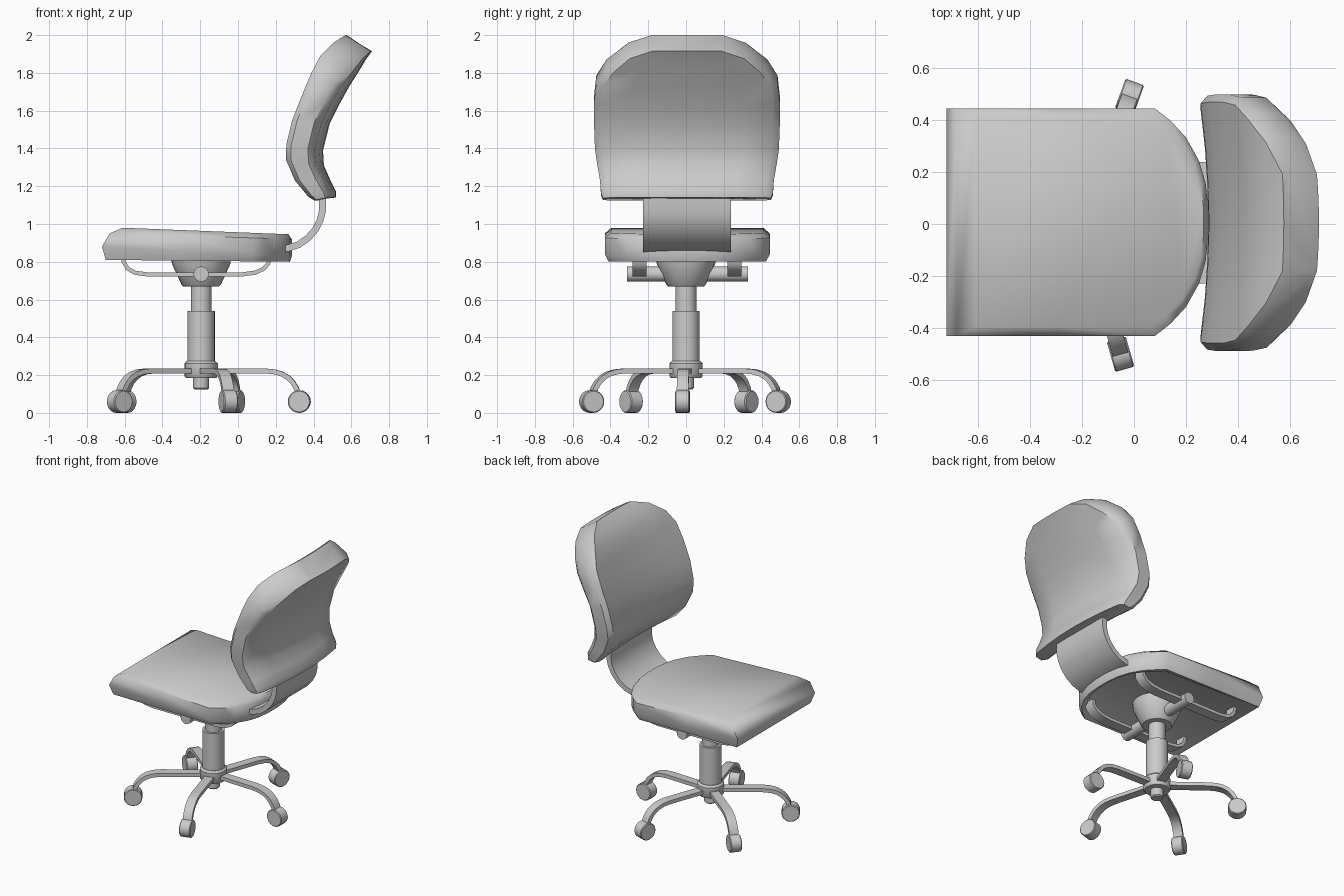
import bpy, bmesh, math
from mathutils import Vector, Matrix

if "Cube" in bpy.data.objects:
    bpy.data.objects.remove(bpy.data.objects["Cube"])

CX = -0.195  # column axis


def loft(name, rings, mat=Matrix.Identity(4), angle=40):
    """Skin closed rings of points and cap both ends."""
    bm = bmesh.new()
    loops = [[bm.verts.new(mat @ Vector(p)) for p in r] for r in rings]
    n = len(loops[0])
    for a, b in zip(loops, loops[1:]):
        for i in range(n):
            j = (i + 1) % n
            bm.faces.new((a[i], a[j], b[j], b[i]))
    bm.faces.new(loops[0])
    bm.faces.new(loops[-1])
    bmesh.ops.recalc_face_normals(bm, faces=bm.faces)
    me = bpy.data.meshes.new(name)
    bm.to_mesh(me)
    bm.free()
    ob = bpy.data.objects.new(name, me)
    bpy.context.collection.objects.link(ob)
    bpy.ops.object.select_all(action='DESELECT')
    ob.select_set(True)
    bpy.context.view_layer.objects.active = ob
    bpy.ops.object.shade_smooth_by_angle(angle=math.radians(angle))
    return ob


def turned(name, profile, mat, sides=24):
    """Round part from (radius, height) pairs."""
    loft(name, [[(r * math.cos(2 * math.pi * i / sides), r * math.sin(2 * math.pi * i / sides), h)
                 for i in range(sides)] for r, h in profile], mat)


def strip(name, path, width, thick, mat=Matrix.Identity(4)):
    """Flat bar following an x/z path, centred on y."""
    pts = [Vector(p) for p in path]
    rings = []
    for i, p in enumerate(pts):
        d = (pts[min(i + 1, len(pts) - 1)] - pts[max(i - 1, 0)]).normalized()
        n = Vector((-d.y, d.x)) * thick / 2
        a, b, w = p + n, p - n, width / 2
        rings.append([(a.x, -w, a.y), (a.x, w, a.y), (b.x, w, b.y), (b.x, -w, b.y)])
    loft(name, rings, mat)


# seat: stacked outlines, rounded at the rear (inset, front x, front z, rear z)
half = [(-0.30, 0.437), (0.08, 0.437), (0.14, 0.39), (0.20, 0.325), (0.25, 0.235), (0.275, 0.15), (0.285, 0.05)]
rings = []
for inset, fx, zf, zb in [(0.07, -0.60, 0.835, 0.825), (0.05, -0.64, 0.825, 0.802), (0.02, -0.70, 0.81, 0.80),
                          (0.0, -0.72, 0.88, 0.83), (0.0, -0.68, 0.95, 0.92), (0.035, -0.61, 0.98, 0.945)]:
    side = [(fx, 0.437)] + half
    out = []
    for s, pts in ((1, side), (-1, side[::-1])):
        for x, y in pts:
            k = 1 - inset / 0.437
            px = x if x < 0 else x - (inset * 0.5 if x > 0.1 else inset * 0.3)
            t = (px - fx) / (0.285 - fx)
            out.append((px, 0.007 + s * y * k, zf + (zb - zf) * t))
    rings.append(out)
loft("seat", rings, angle=50)

# backrest: curved cushion (front x, front z, back x, back z, half width)
stations = [(0.575, 2.0, 0.71, 1.915, 0.20), (0.52, 1.96, 0.68, 1.875, 0.33), (0.46, 1.89, 0.635, 1.80, 0.425),
            (0.42, 1.80, 0.59, 1.73, 0.48), (0.375, 1.69, 0.535, 1.63, 0.492), (0.32, 1.55, 0.485, 1.53, 0.492),
            (0.288, 1.42, 0.45, 1.39, 0.487), (0.285, 1.34, 0.455, 1.31, 0.475), (0.33, 1.23, 0.49, 1.23, 0.46),
            (0.40, 1.145, 0.52, 1.17, 0.455), (0.43, 1.125, 0.52, 1.14, 0.445)]
section = [(-0.94, 0), (-0.6, 0), (-0.3, 0), (0, 0), (0.3, 0), (0.6, 0), (0.94, 0), (1, 0.2), (1, 0.8),
           (0.92, 1), (0.6, 1), (0.3, 1), (0, 1), (-0.3, 1), (-0.6, 1), (-0.92, 1), (-1, 0.8), (-1, 0.2)]
rings = []
for fx, fz, bx, bz, w in stations:
    ring = []
    for t, u in section:
        bow = (0.037 + 0.015 * u) * (t * w / 0.49) ** 2
        ring.append((fx + (bx - fx) * u - bow, 0.005 + t * w, fz + (bz - fz) * u))
    rings.append(ring)
loft("backrest", rings, angle=45)

# curved bracket joining seat and backrest
strip("back_bracket", [(0.20, 0.86), (0.27, 0.874), (0.32, 0.89), (0.37, 0.925), (0.41, 0.97), (0.435, 1.02),
                       (0.447, 1.07), (0.447, 1.18)], 0.465, 0.036, Matrix.Translation((0, 0.005, 0)))

# rails under the seat
rail = [(-0.61, 0.84), (-0.605, 0.80), (-0.585, 0.765), (-0.545, 0.742), (-0.48, 0.733), (0.02, 0.733),
        (0.09, 0.742), (0.135, 0.762), (0.16, 0.79), (0.165, 0.83)]
for s, label in ((-1, "right"), (1, "left")):
    strip("seat_rail_" + label, rail, 0.074, 0.022, Matrix.Translation((0, 0.006 + s * 0.252, 0)))

# cross bar, tilt housing and gas column
axis = Matrix.Translation((CX, 0, 0))
turned("cross_bar", [(0.04, -0.327), (0.04, 0.313)], Matrix.Translation((CX, 0, 0.735)) @ Matrix.Rotation(math.pi / 2, 4, 'X'))
turned("tilt_housing", [(0.095, 0.67), (0.105, 0.68), (0.155, 0.79), (0.16, 0.83)], axis)
turned("upper_column", [(0.055, 0.50), (0.055, 0.70)], axis)
turned("lower_column", [(0.072, 0.25), (0.072, 0.54)], axis)
turned("base_hub", [(0.08, 0.185), (0.088, 0.195), (0.088, 0.262), (0.075, 0.275)], axis)
turned("hub_pin", [(0.035, 0.125), (0.042, 0.132), (0.042, 0.20)], axis)

# five arms with casters
arm = [(0.05, 0.222), (0.34, 0.222), (0.39, 0.217), (0.43, 0.205), (0.46, 0.187), (0.485, 0.162), (0.505, 0.13),
       (0.515, 0.09)]
for i in range(5):
    m = axis @ Matrix.Rotation(math.radians(72 * i - 2), 4, 'Z')
    strip(f"base_arm_{i + 1}", arm, 0.062, 0.026, m)
    wheel = m @ Matrix.Translation((0.52, 0, 0.06)) @ Matrix.Rotation(math.pi / 2, 4, 'X')
    turned(f"caster_{i + 1}", [(0.055, -0.038), (0.06, -0.033), (0.06, 0.033), (0.055, 0.038)], wheel, 20)
